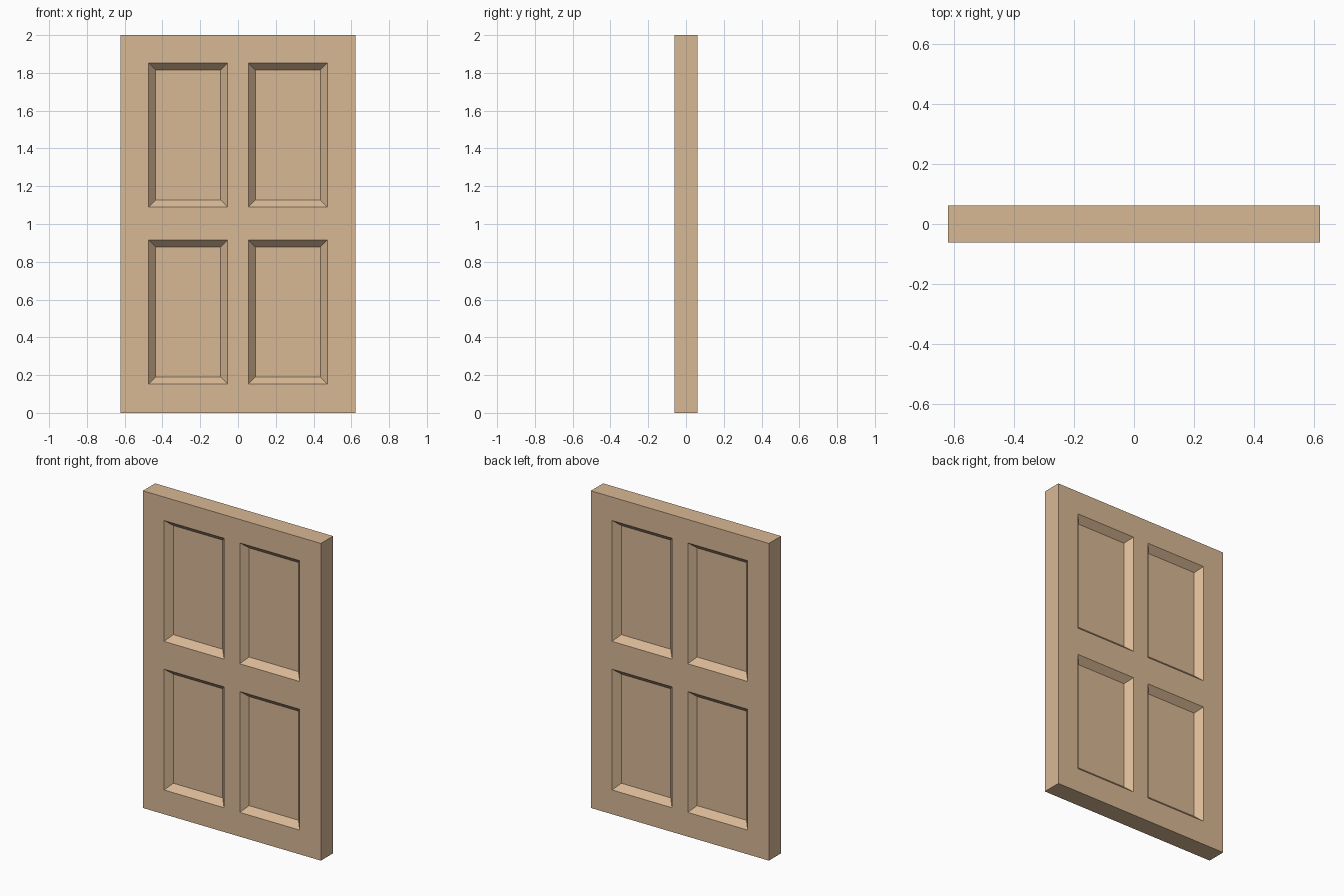
import bpy, bmesh
from mathutils import Vector

if "Cube" in bpy.data.objects:
    bpy.data.objects.remove(bpy.data.objects["Cube"])

# Main dimensions
HALF_T = 0.061
XS = [-0.621, -0.473, -0.055, 0.055, 0.473, 0.621]
ZS = [0.0, 0.153, 0.915, 1.09, 1.852, 2.0]
BEVEL, DEPTH = 0.037, 0.04

wood = bpy.data.materials.new("light_wood")
wood.diffuse_color = (0.69, 0.48, 0.30, 1)
wood.use_nodes = True
wood.node_tree.nodes["Principled BSDF"].inputs["Base Color"].default_value = wood.diffuse_color

bm = bmesh.new()

# Front face as a grid of stiles, rails and panel cells
grid = [[bm.verts.new((x, -HALF_T, z)) for z in ZS] for x in XS]
panels = []
for i in range(len(XS) - 1):
    for j in range(len(ZS) - 1):
        f = bm.faces.new((grid[i][j], grid[i + 1][j],
                          grid[i + 1][j + 1], grid[i][j + 1]))
        if i in (1, 3) and j in (1, 3):
            panels.append(f)
bm.normal_update()

# Door edge: extrude the outline back to the middle plane
rim = [e for e in bm.edges if e.is_boundary]
ext = bmesh.ops.extrude_edge_only(bm, edges=rim)
for v in ext["geom"]:
    if isinstance(v, bmesh.types.BMVert):
        v.co.y = 0.0

# Sunken panels with sloped borders
for f in panels:
    f.normal_update()
    inset = bmesh.ops.inset_region(bm, faces=[f], thickness=BEVEL, use_even_offset=True)
    bmesh.ops.translate(bm, verts=list(f.verts), vec=Vector((0, DEPTH, 0)))

# Back half: mirrored copy, welded on the middle plane
dup = bmesh.ops.duplicate(bm, geom=bm.verts[:] + bm.edges[:] + bm.faces[:])
for v in dup["geom"]:
    if isinstance(v, bmesh.types.BMVert):
        v.co.y = -v.co.y
bmesh.ops.remove_doubles(bm, verts=bm.verts[:], dist=1e-4)
bmesh.ops.recalc_face_normals(bm, faces=bm.faces[:])

mesh = bpy.data.meshes.new("panel_door")
bm.to_mesh(mesh)
bm.free()
mesh.materials.append(wood)
door = bpy.data.objects.new("panel_door", mesh)
bpy.context.collection.objects.link(door)
